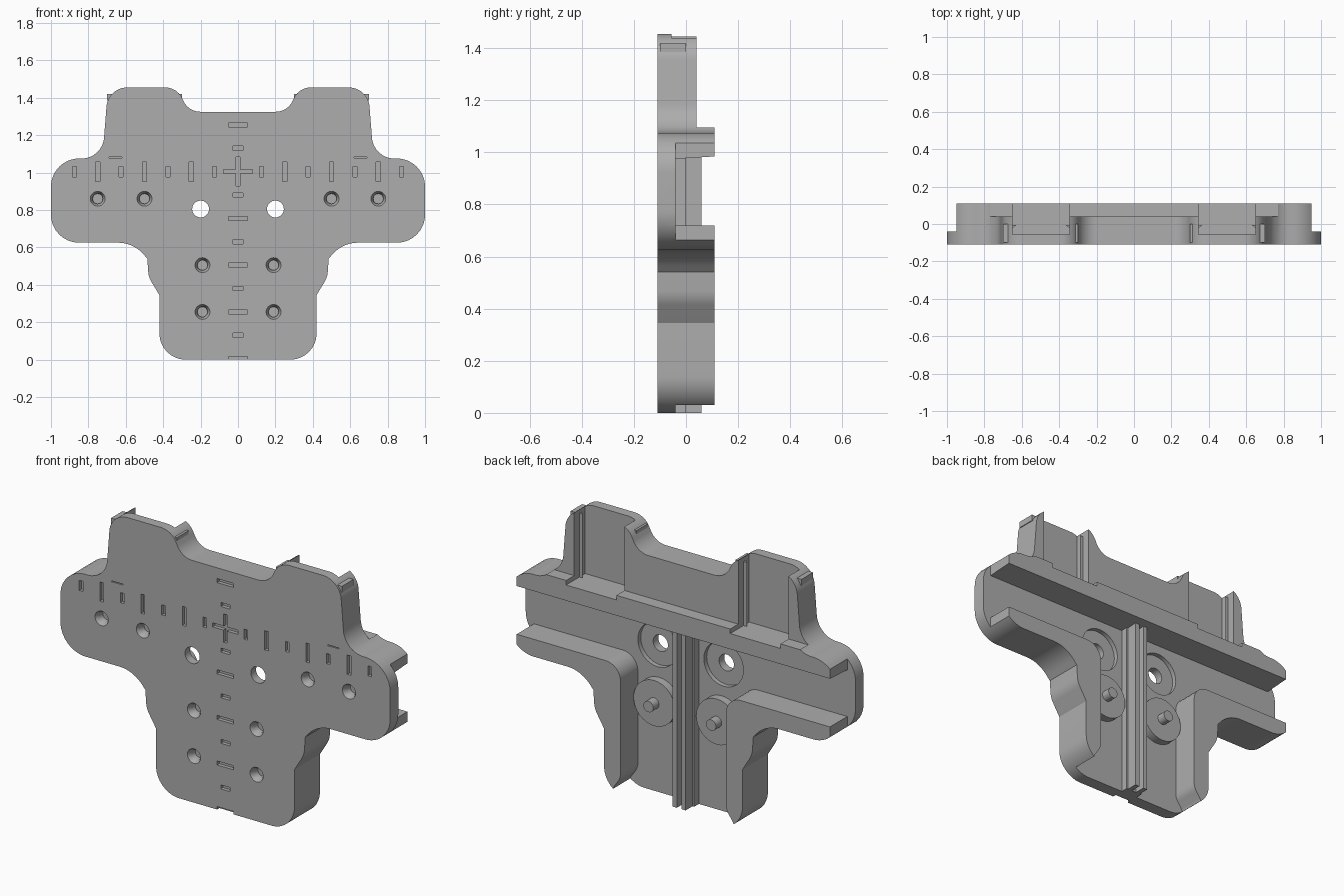
import bpy, bmesh
from math import pi, tan, acos
from mathutils import Vector, Matrix

cube = bpy.data.objects.get("Cube")
if cube:
    bpy.data.objects.remove(cube, do_unlink=True)

grey = bpy.data.materials.new("plain grey")
grey.use_nodes = True
COLOUR = (0.42, 0.42, 0.42, 1)
grey.diffuse_color = COLOUR
grey.node_tree.nodes["Principled BSDF"].inputs["Base Color"].default_value = COLOUR

FRONT, FLOOR, BACK, OUT = -0.11, -0.04, 0.11, 0.2


def rounded(corners, steps=10):
    """Closed outline with a fillet of radius r at each (x, z, r) corner."""
    pts, n = [], len(corners)
    for i, (x, z, r) in enumerate(corners):
        p = Vector((x, z))
        if r == 0:
            pts.append(p)
            continue
        a = (Vector(corners[i - 1][:2]) - p).normalized()
        b = (Vector(corners[(i + 1) % n][:2]) - p).normalized()
        half = acos(a.dot(b)) / 2
        start, end = p + a * r / tan(half), p + b * r / tan(half)
        centre = p + (a + b).normalized() * (r / abs(a.cross(b)) * (a + b).length)
        for k in range(steps + 1):
            d = start.lerp(end, k / steps) - centre
            pts.append(centre + d.normalized() * r)
    return pts


def mirrored(half):
    """Complete a right-hand corner list with its mirror image."""
    return half + [(-x, z, r) for x, z, r in reversed(half)]


def prism(bm, pts, y0, y1):
    face = bm.faces.new([bm.verts.new((p[0], y0, p[1])) for p in pts])
    ext = bmesh.ops.extrude_face_region(bm, geom=[face])["geom"]
    verts = [v for v in ext if isinstance(v, bmesh.types.BMVert)]
    bmesh.ops.translate(bm, vec=(0, y1 - y0, 0), verts=verts)


def box(bm, x0, x1, y0, y1, z0, z1):
    prism(bm, [(x0, z0), (x1, z0), (x1, z1), (x0, z1)], y0, y1)


def cylinder(bm, x, z, r0, r1, y0, y1):
    """Round part along y, radius r0 at y0 and r1 at y1."""
    m = Matrix.Translation((x, (y0 + y1) / 2, z)) @ Matrix.Rotation(-pi / 2, 4, 'X')
    bmesh.ops.create_cone(bm, cap_ends=True, segments=32, radius1=r0, radius2=r1,
                          depth=y1 - y0, matrix=m)


def finish(bm, name):
    bmesh.ops.recalc_face_normals(bm, faces=bm.faces)
    me = bpy.data.meshes.new(name)
    bm.to_mesh(me)
    bm.free()
    ob = bpy.data.objects.new(name, me)
    bpy.context.collection.objects.link(ob)
    me.materials.append(grey)
    return ob


def select(ob):
    bpy.ops.object.select_all(action='DESELECT')
    ob.select_set(True)
    bpy.context.view_layer.objects.active = ob


def cut(ob, bm):
    cutter = finish(bm, "cutter")
    cutter.hide_render = True
    mod = ob.modifiers.new("cut", 'BOOLEAN')
    mod.operation, mod.solver, mod.object = 'DIFFERENCE', 'EXACT', cutter
    mod.use_self = True
    select(ob)
    bpy.ops.object.modifier_apply(modifier=mod.name)
    bpy.data.objects.remove(cutter, do_unlink=True)


# Body: the full-depth silhouette
bm = bmesh.new()
prism(bm, rounded(mirrored([
    (0.42, 0, 0.14), (0.42, 0.345, 0), (0.478, 0.44, 0.12), (0.485, 0.54, 0),
    (0.56, 0.625, 0.18), (1, 0.625, 0.15), (1, 1.075, 0.15), (0.725, 1.075, 0.12),
    (0.695, 1.455, 0.11), (0.325, 1.455, 0.1), (0.265, 1.325, 0.1)])), FRONT, BACK)
body = finish(bm, "body_plate")

# Back of the upper half, thinner above the rail
bm = bmesh.new()
box(bm, -1.1, 1.1, 0.04, OUT, 1.095, 1.6)
cut(body, bm)

# Recesses behind the two upper lobes, and the stepped outer ends
bm = bmesh.new()
for s in (-1, 1):
    box(bm, s * 0.345, s * 0.65, -0.055, OUT, 1.07, 1.6)
    box(bm, s * 0.95, s * 1.1, FLOOR, OUT, 0.5, 1.2)
cut(body, bm)

# T-shaped channel, its ceiling sloping up towards the back
bm = bmesh.new()
prism(bm, rounded(mirrored([
    (0.37, -0.05, 0), (0.365, 0.035, 0.04), (0.32, 0.1, 0.08), (0.32, 0.72, 0.09),
    (1.2, 0.72, 0), (1.2, 0.99, 0)])), FLOOR, OUT)
for v in bm.verts:
    if v.co.z > 0.9 and v.co.y < 0:
        v.co.z -= 0.015
cut(body, bm)

# Through holes with wide seats behind, and countersunk screw holes
bm = bmesh.new()
for s in (-1, 1):
    cylinder(bm, s * 0.2, 0.805, 0.045, 0.045, -0.2, OUT)
    cylinder(bm, s * 0.2, 0.805, 0.12, 0.12, FLOOR - 0.025, 0)
    for x, z in ((0.75, 0.86), (0.5, 0.86), (0.19, 0.505), (0.19, 0.255)):
        cylinder(bm, s * x, z, 0.04, 0.027, FRONT - 0.0005, FRONT + 0.025)
        cylinder(bm, s * x, z, 0.027, 0.027, FRONT + 0.01, FRONT + 0.05)
cut(body, bm)

# Engraved scale marks on both axes, with a cross where they meet
bm = bmesh.new()
def mark(x, z, w, h):
    box(bm, x - w / 2, x + w / 2, -0.2, FRONT + 0.02, z - h / 2, z + h / 2)
for i in range(11):
    if i != 8:
        mark(0, 0.005 + i * 0.125, 0.055 if i % 2 else 0.1, 0.022)
for i in range(1, 8):
    for s in (-1, 1):
        mark(s * i * 0.125, 1.005, 0.022, 0.055 if i % 2 else 0.105)
mark(0, 1.005, 0.155, 0.022)
mark(0, 1.005, 0.022, 0.155)
for s in (-1, 1):
    mark(s * 0.655, 1.08, 0.07, 0.005)
cut(body, bm)

# Central rail: two ribs on a wider foot, forming a groove
bm = bmesh.new()
box(bm, -0.05, 0.05, FLOOR - 0.005, 0, 0, 0.985)
for s in (-1, 1):
    box(bm, s * 0.014, s * 0.04, -0.005, 0.06, 0, 0.988)
rail = finish(bm, "centre_rail")

parts = [body, rail]
for s, side in ((1, "left"), (-1, "right")):
    # Raised disc with a peg
    bm = bmesh.new()
    cylinder(bm, s * 0.19, 0.505, 0.125, 0.125, FLOOR - 0.005, 0.005)
    cylinder(bm, s * 0.19, 0.505, 0.03, 0.03, 0, 0.055)
    parts.append(finish(bm, side + "_peg_disc"))

    # Clip tabs on the lobe and the ridges running down its recess
    bm = bmesh.new()
    for x0, x1, wall, tip in ((0.67, 0.70, 0.652, 0.63), (0.30, 0.33, 0.343, 0.365)):
        box(bm, s * x0, s * x1, -0.1, 0, 1.385, 1.42)
        ring = [(wall, -0.025), (tip, -0.005), (wall, -0.005)]
        low, high = ([bm.verts.new((s * x, y, z)) for x, y in ring] for z in (1.07, 1.42))
        bm.faces.new(low)
        bm.faces.new(high)
        for k in range(3):
            j = (k + 1) % 3
            bm.faces.new((low[k], low[j], high[j], high[k]))
    parts.append(finish(bm, side + "_clip_tabs"))

for ob in parts:
    select(ob)
    bpy.ops.object.shade_smooth_by_angle(angle=pi / 6)
